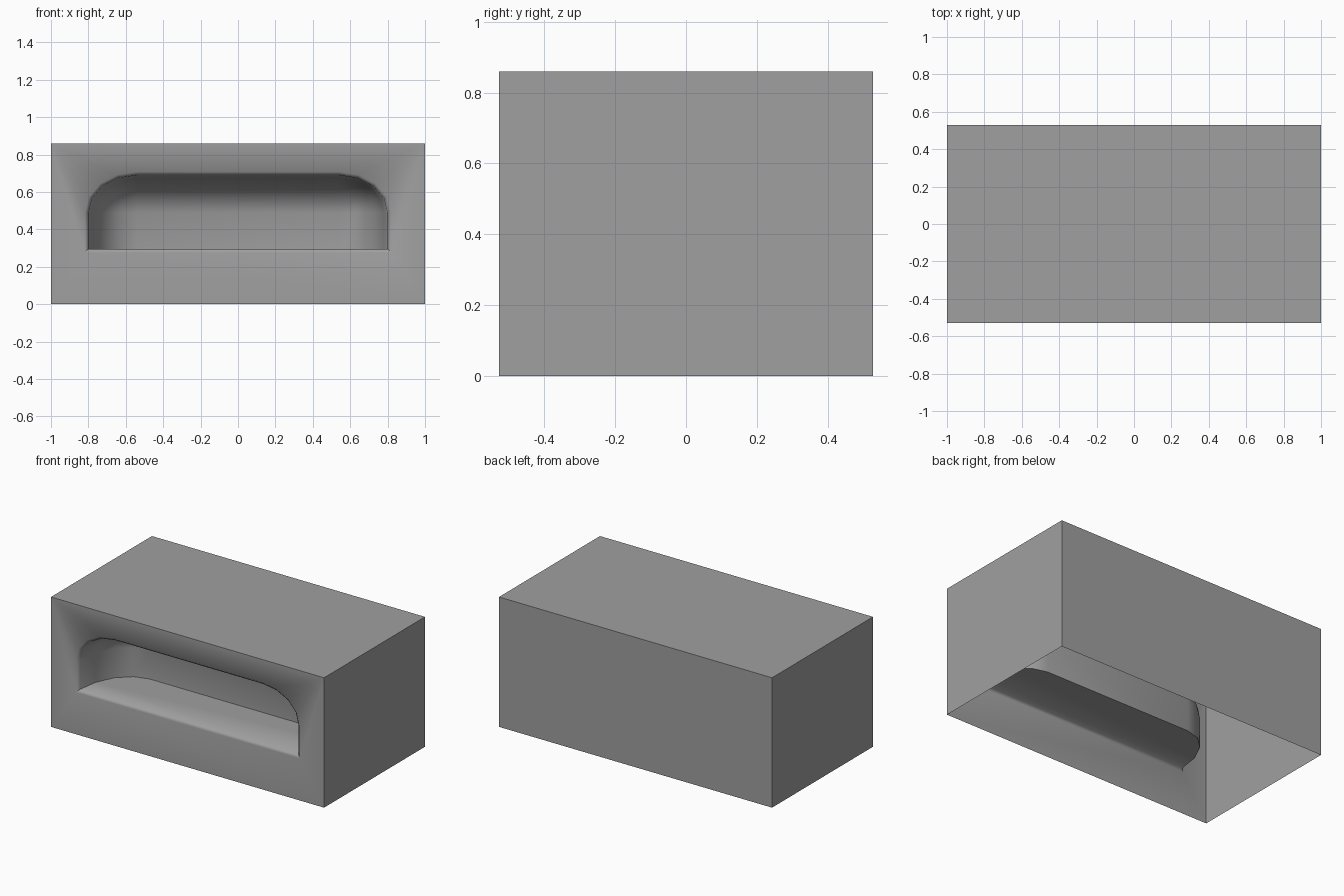
import bpy
import bmesh
from math import sin, cos, pi

cube = bpy.data.objects.get("Cube")
if cube:
    bpy.data.objects.remove(cube, do_unlink=True)

# Overall shell and recess dimensions
HALF_X, HALF_Y, HEIGHT = 1.0, 0.528, 0.86
CORE_X, CORE_Z, FLOOR_Z = 0.54, 0.49, 0.295
RAD_X, RAD_Y, RAD_Z = 0.26, 0.36, 0.20
LIP = 0.018
SEGS = 4

grey = bpy.data.materials.new("mid_grey")
grey.use_nodes = True
colour = (0.35, 0.35, 0.35, 1)
grey.diffuse_color = colour
grey.node_tree.nodes["Principled BSDF"].inputs["Base Color"].default_value = colour

bm = bmesh.new()


def arch(depth, rx, rz, floor):
    """Arch outline from lower left, over the top, to lower right."""
    y = -HALF_Y + depth
    steps = [i * pi / 2 / SEGS for i in range(SEGS + 1)]
    half = [(CORE_X + rx * cos(a), CORE_Z + rz * sin(a)) for a in steps]
    half.insert(0, (CORE_X + rx, floor))
    pts = [(-x, y, z) for x, z in half] + [(x, y, z) for x, z in reversed(half)]
    return [bm.verts.new(p) for p in pts]


def strip(a, b):
    for i in range(len(a) - 1):
        bm.faces.new((a[i], a[i + 1], b[i + 1], b[i]))


# Outer shell, open underneath
def corner(x, y, z):
    return bm.verts.new((x * HALF_X, y * HALF_Y, z * HEIGHT))


fl, fr, br, bl = [[corner(x, y, z) for z in (0, 1)]
                  for x, y in ((-1, -1), (1, -1), (1, 1), (-1, 1))]
for a, b in ((fr, br), (br, bl), (bl, fl)):
    bm.faces.new((a[0], b[0], b[1], a[1]))
bm.faces.new((fl[1], fr[1], br[1], bl[1]))

# Front wall around the opening
rim = arch(0, RAD_X + LIP, RAD_Z + LIP, FLOOR_Z - LIP)
mid = len(rim) // 2
bm.faces.new([fl[0], fl[1]] + rim[:mid][::-1])
bm.faces.new([fr[1], fr[0]] + rim[mid:][::-1])
bm.faces.new((fl[1], fr[1], rim[mid], rim[mid - 1]))
bm.faces.new((fr[0], fl[0], rim[0], rim[-1]))

# Rounded recess: chamfered lip, curved wall, back and floor
rings = []
for i in range(SEGS + 1):
    t = i * pi / 2 / SEGS
    rings.append(arch(LIP + RAD_Y * sin(t), RAD_X * cos(t), RAD_Z * cos(t), FLOOR_Z))
strip(rim, rings[0])
bm.faces.new((rim[-1], rim[0], rings[0][0], rings[0][-1]))
for a, b in zip(rings, rings[1:]):
    strip(a, b)
last = rings[-1]
bm.faces.new((last[0], last[1], last[-2], last[-1]))
bm.faces.new([r[0] for r in rings] + [r[-1] for r in reversed(rings)])

# Merge collapsed corners and tidy normals
bmesh.ops.remove_doubles(bm, verts=bm.verts[:], dist=0.0005)
bmesh.ops.recalc_face_normals(bm, faces=bm.faces[:])
bm.faces.ensure_lookup_table()
top = max(bm.faces, key=lambda f: f.calc_center_median().z)
if top.normal.z < 0:
    bmesh.ops.reverse_faces(bm, faces=bm.faces[:])

mesh = bpy.data.meshes.new("housing_with_recess")
bm.to_mesh(mesh)
bm.free()
mesh.materials.append(grey)
housing = bpy.data.objects.new("housing_with_recess", mesh)
bpy.context.collection.objects.link(housing)
bpy.ops.object.select_all(action='DESELECT')
housing.select_set(True)
bpy.context.view_layer.objects.active = housing
bpy.ops.object.shade_smooth_by_angle(angle=0.87)
